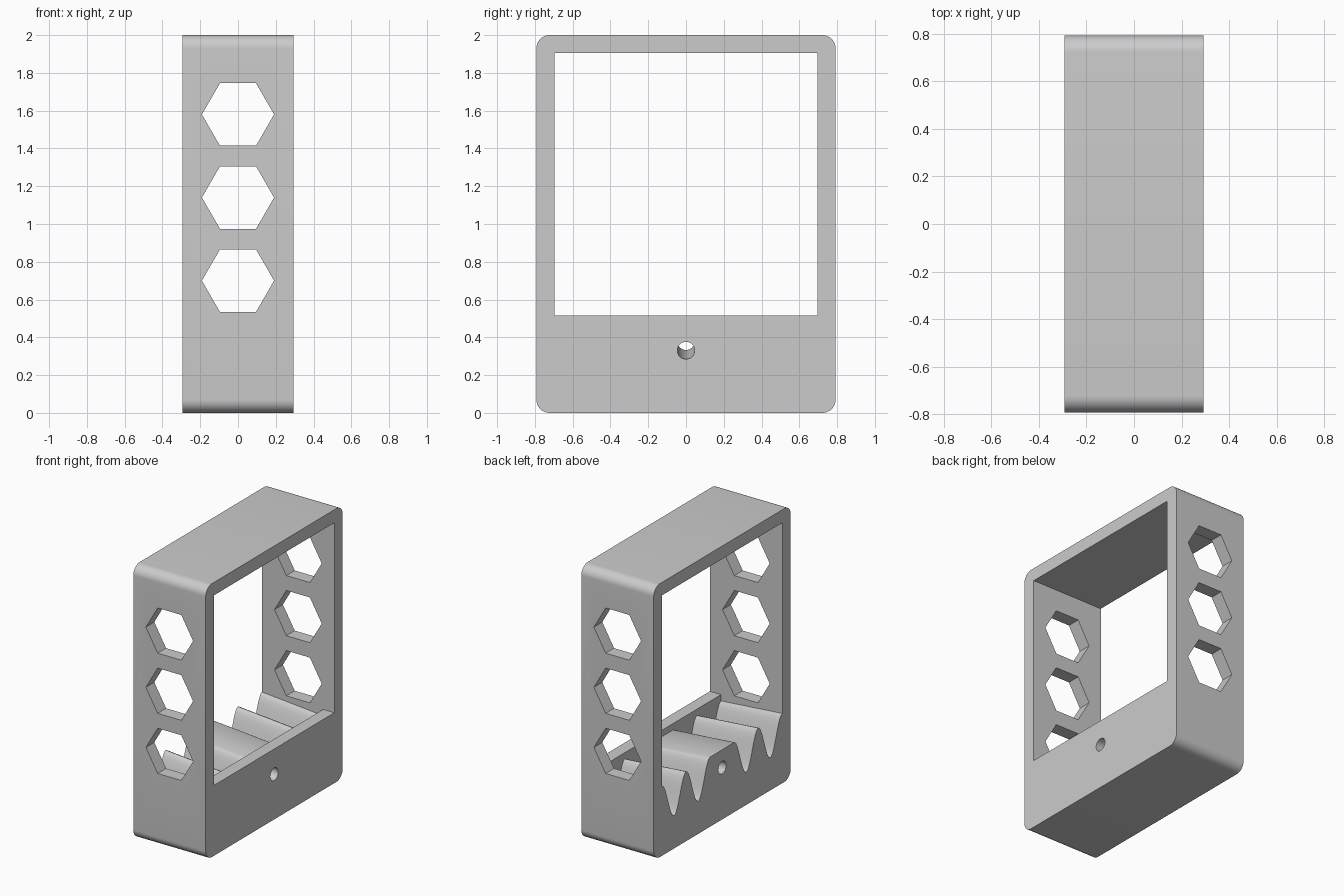
import bpy, bmesh, math
from mathutils import Vector

if "Cube" in bpy.data.objects:
    bpy.data.objects.remove(bpy.data.objects["Cube"], do_unlink=True)

HX, HY, TOP = 0.293, 0.792, 2.0        # half depth, half width, height
WY, WZ0, WZ1 = 0.695, 0.515, 1.905     # window opening
LIP = 0.09                             # closed wall on the +x side
TILT = 0.083                           # drop of the tray towards +x

grey = bpy.data.materials.new("light grey")
grey.use_nodes = True
grey.diffuse_color = (0.6, 0.6, 0.6, 1)
grey.node_tree.nodes["Principled BSDF"].inputs["Base Color"].default_value = (0.6, 0.6, 0.6, 1)


def prism(name, points, sweep):
    """Closed solid: a planar outline swept along a vector."""
    bm = bmesh.new()
    face = bm.faces.new([bm.verts.new(p) for p in points])
    new = bmesh.ops.extrude_face_region(bm, geom=[face])["geom"]
    bmesh.ops.translate(bm, vec=Vector(sweep),
                        verts=[v for v in new if isinstance(v, bmesh.types.BMVert)])
    bmesh.ops.recalc_face_normals(bm, faces=bm.faces)
    mesh = bpy.data.meshes.new(name)
    bm.to_mesh(mesh)
    bm.free()
    mesh.materials.append(grey)
    obj = bpy.data.objects.new(name, mesh)
    bpy.context.collection.objects.link(obj)
    return obj


def ring(n, r, start=0.0):
    return [(r * math.cos(start + 2 * math.pi * i / n),
             r * math.sin(start + 2 * math.pi * i / n)) for i in range(n)]


# Outer body with rounded corners
R, STEPS = 0.07, 10
outline = []
for k, (sy, sz) in enumerate([(1, 1), (-1, 1), (-1, -1), (1, -1)]):
    cy, cz = sy * (HY - R), TOP / 2 + sz * (TOP / 2 - R)
    for i in range(STEPS + 1):
        a = (k + i / STEPS) * math.pi / 2
        outline.append((-HX, cy + R * math.cos(a), cz + R * math.sin(a)))
frame = prism("holder_frame", outline, (2 * HX, 0, 0))

# Window through the whole depth
cutters = [prism("window_cutter",
                 [(-0.5, -WY, WZ0), (-0.5, WY, WZ0), (-0.5, WY, WZ1), (-0.5, -WY, WZ1)],
                 (1, 0, 0))]

# Wavy drain tray: two grooves each side of a flat middle, sloping to the lip
period = WY * 0.4
flat = WY * 0.2
half = []
for i in range(49):
    y = flat + 2 * period * i / 48
    half.append((y, 0.375 + 0.135 * math.cos(2 * math.pi * (y - flat) / period)))
wave = [(-y, z) for y, z in reversed(half)] + half
x0, x1 = -0.4, HX - LIP
lift = TILT * (-HX - x0)
tray = [(x0, y, z + lift) for y, z in wave + [(WY, 0.8), (-WY, 0.8)]]
cutters.append(prism("tray_cutter", tray, (x1 - x0, 0, -TILT * (x1 - x0))))

# Three hexagon openings through both upright walls
for z in (0.70, 1.14, 1.58):
    cutters.append(prism("hexagon_cutter",
                         [(x, -1, z + dz) for x, dz in ring(6, 0.191)], (0, 2, 0)))

# Slanted round drain hole
cutters.append(prism("hole_cutter",
                     [(-0.5, y, 0.379 + TILT * (0.5 - HX) + z) for y, z in ring(32, 0.046)],
                     (1, 0, -TILT)))

# Cut the body, then drop the cutters
bpy.context.view_layer.objects.active = frame
for c in cutters:
    c.hide_render = True
    mod = frame.modifiers.new(c.name, 'BOOLEAN')
    mod.operation = 'DIFFERENCE'
    mod.solver = 'EXACT'
    mod.object = c
    bpy.ops.object.modifier_apply(modifier=mod.name)
for c in cutters:
    bpy.data.objects.remove(c, do_unlink=True)

bpy.ops.object.select_all(action='DESELECT')
frame.select_set(True)
bpy.context.view_layer.objects.active = frame
bpy.ops.object.shade_smooth_by_angle(angle=math.radians(30))
